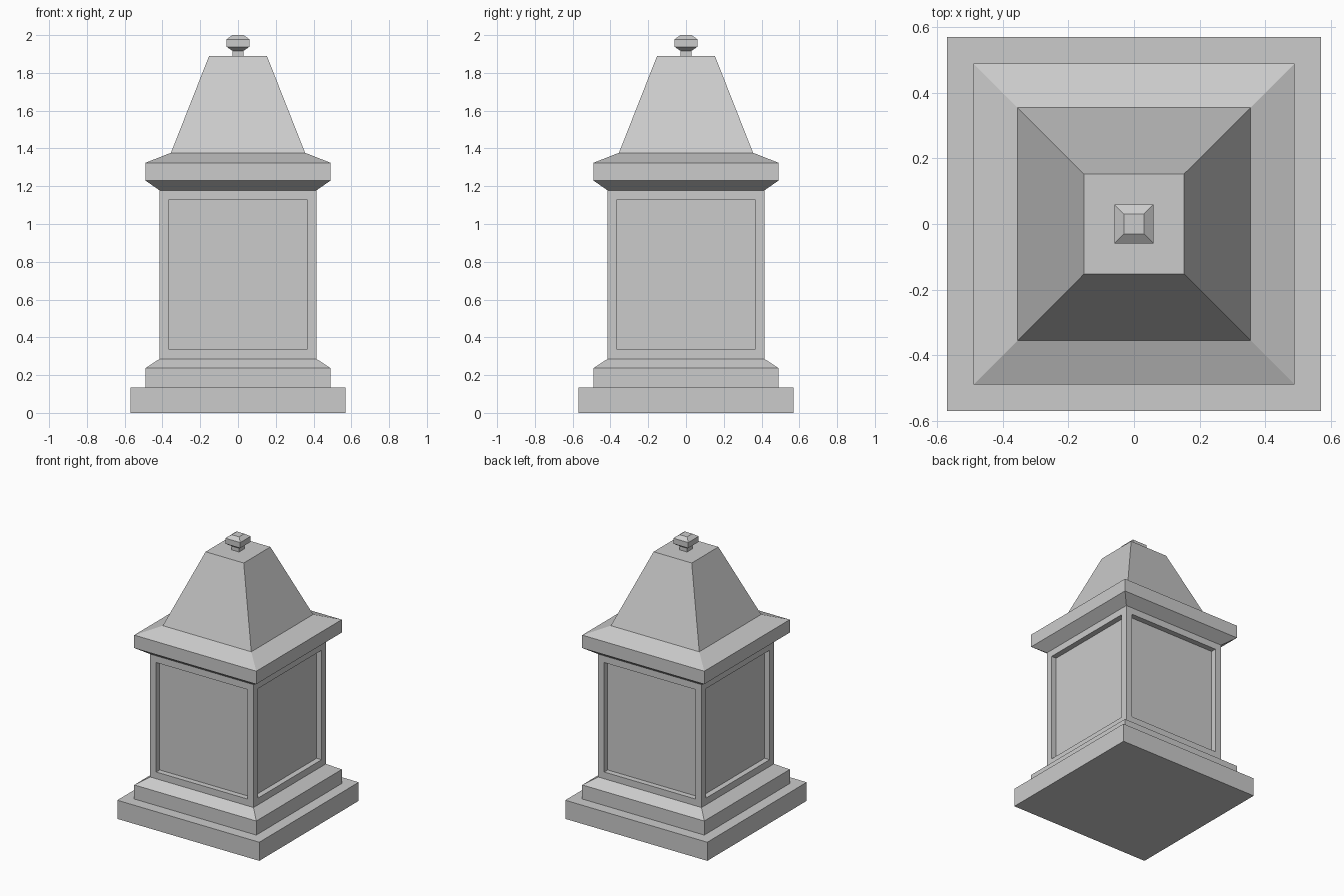
import bpy, bmesh

if "Cube" in bpy.data.objects:
    bpy.data.objects.remove(bpy.data.objects["Cube"])


def square_loft(name, profile, bottom=False, top=False, panels=None):
    """Stack square rings (half width, height) and skin them; returns the object."""
    bm = bmesh.new()
    rings = [[bm.verts.new((sx * h, sy * h, z))
              for sx, sy in ((-1, -1), (1, -1), (1, 1), (-1, 1))]
             for h, z in profile]
    sides = []
    for a, b in zip(rings, rings[1:]):
        for i in range(4):
            j = (i + 1) % 4
            sides.append(bm.faces.new((a[i], a[j], b[j], b[i])))
    if bottom:
        bm.faces.new(rings[0][::-1])
    if top:
        bm.faces.new(rings[-1])
    bm.normal_update()
    # Sunken panel on every side
    if panels:
        border, depth = panels
        bmesh.ops.inset_individual(bm, faces=sides, thickness=border, use_even_offset=True)
        sunk = bmesh.ops.extrude_discrete_faces(bm, faces=sides)["faces"]
        bm.normal_update()
        for f in sunk:
            bmesh.ops.translate(bm, verts=f.verts[:], vec=f.normal * -depth)
    mesh = bpy.data.meshes.new(name)
    bm.to_mesh(mesh)
    bm.free()
    obj = bpy.data.objects.new(name, mesh)
    bpy.context.collection.objects.link(obj)
    return obj


# Stepped base with sloped top moulding
square_loft("stepped_base", [(0.57, 0), (0.57, 0.135), (0.49, 0.135),
                             (0.49, 0.237), (0.415, 0.286)], bottom=True)

# Square shaft with four recessed panels
square_loft("panelled_shaft", [(0.415, 0.286), (0.415, 1.178)], panels=(0.049, 0.04))

# Cornice flaring out and sloping back to the roof
square_loft("cornice", [(0.415, 1.178), (0.49, 1.23), (0.49, 1.324), (0.355, 1.377)])

# Tapered roof with flat top
square_loft("tapered_roof", [(0.355, 1.377), (0.153, 1.89)], top=True)

# Finial: neck and bevelled knob
square_loft("finial", [(0.03, 1.89), (0.03, 1.917), (0.06, 1.938),
                       (0.06, 1.978), (0.03, 2.0)], top=True)
